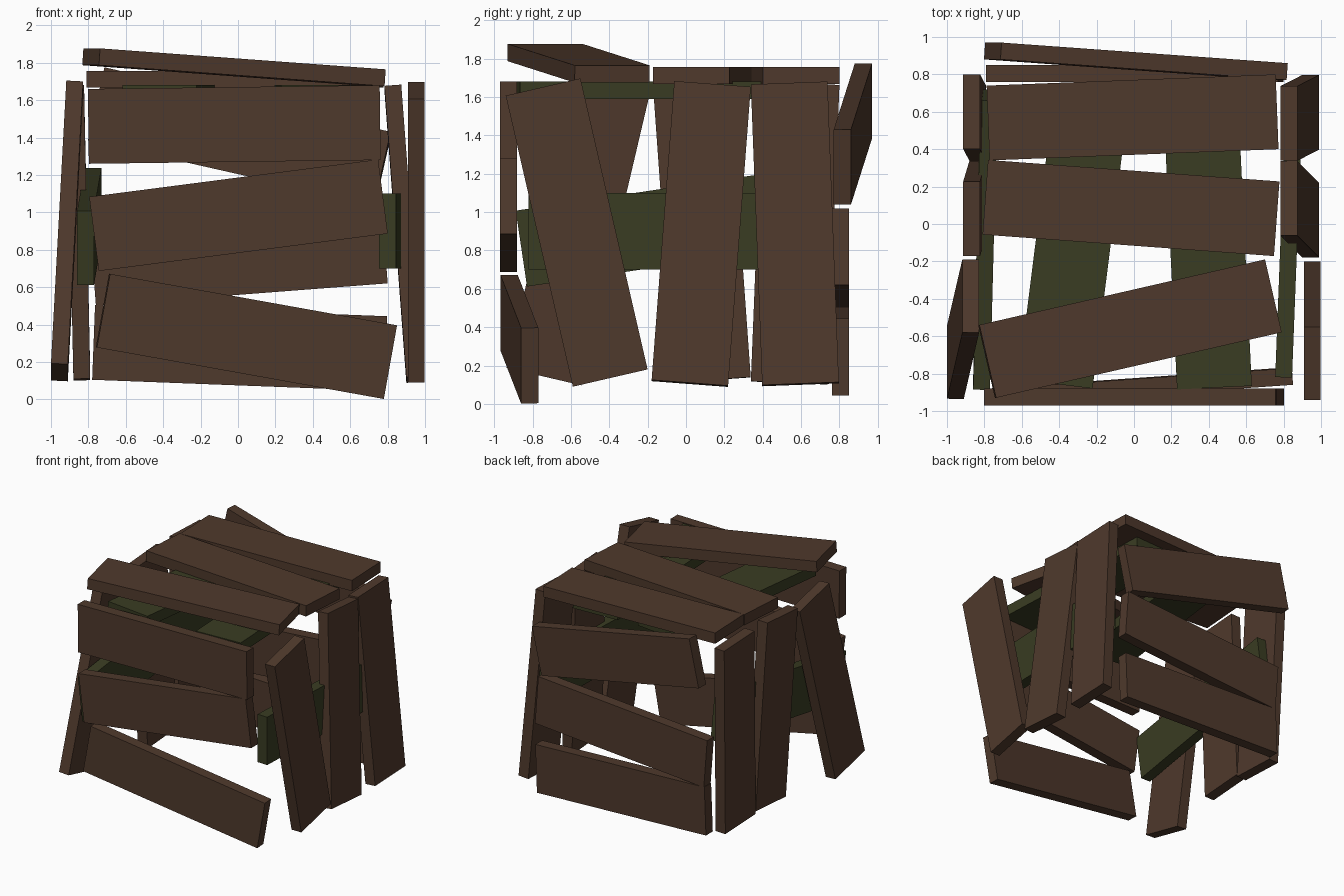
import bpy
import bmesh
from mathutils import Vector, Matrix

if "Cube" in bpy.data.objects:
    bpy.data.objects.remove(bpy.data.objects["Cube"])


def material(name, rgb):
    m = bpy.data.materials.new(name)
    m.diffuse_color = (*rgb, 1)
    m.use_nodes = True
    m.node_tree.nodes["Principled BSDF"].inputs["Base Color"].default_value = m.diffuse_color
    return m


BROWN = material("dark_brown_wood", (0.078, 0.041, 0.025))
GREEN = material("olive_wood", (0.041, 0.045, 0.016))
AXIS = {"x": Vector((1, 0, 0)), "y": Vector((0, 1, 0)), "z": Vector((0, 0, 1))}


def plank(name, a, b, facing, mat=BROWN, width=0.4, thick=0.09):
    """Board from end centre a to end centre b, its broad side facing an axis."""
    a, b = Vector(a), Vector(b)
    u = (b - a).normalized()
    n = AXIS[facing]
    n = (n - u * n.dot(u)).normalized()
    w = n.cross(u)
    rot = Matrix((u, w, n)).transposed().to_4x4()
    bm = bmesh.new()
    bmesh.ops.create_cube(bm, size=1)
    bmesh.ops.scale(bm, vec=((b - a).length, width, thick), verts=bm.verts)
    me = bpy.data.meshes.new(name)
    bm.to_mesh(me)
    bm.free()
    me.materials.append(mat)
    ob = bpy.data.objects.new(name, me)
    ob.matrix_world = Matrix.Translation((a + b) / 2) @ rot
    bpy.context.collection.objects.link(ob)


# Outer boards: each wall and the lid has three crooked planks
walls = {
    ("front_plank", "y"): [
        ((-0.80, -0.925, 1.46), (0.76, -0.925, 1.48)),
        ((-0.77, -0.925, 0.885), (0.775, -0.925, 1.085)),
        ((-0.722, -0.922, 0.475), (0.812, -0.815, 0.20)),
    ],
    ("back_plank", "y"): [
        ((-0.755, 0.925, 1.58), (0.775, 0.815, 1.235)),
        ((-0.775, 0.805, 0.70), (0.785, 0.805, 0.82)),
        ((-0.772, 0.805, 0.305), (0.79, 0.805, 0.245)),
    ],
    ("right_plank", "x"): [
        ((0.953, -0.395, 0.135), (0.953, -0.745, 1.652)),
        ((0.945, 0.02, 0.107), (0.828, 0.138, 1.665)),
        ((0.945, 0.597, 0.103), (0.828, 0.538, 1.67)),
    ],
    ("left_plank", "x"): [
        ((-0.955, -0.74, 0.145), (-0.873, -0.385, 1.657)),
        ((-0.835, 0.138, 0.125), (-0.868, 0.028, 1.665)),
        ((-0.835, 0.538, 0.11), (-0.868, 0.60, 1.67)),
    ],
    ("top_plank", "z"): [
        ((-0.78, 0.54, 1.712), (0.765, 0.60, 1.712)),
        ((-0.795, 0.143, 1.712), (0.763, 0.028, 1.712)),
        ((-0.785, -0.735, 1.832), (0.742, -0.385, 1.72)),
    ],
}
for (name, facing), boards in walls.items():
    for i, (a, b) in enumerate(boards, 1):
        plank(f"{name}_{i}", a, b, facing)

# Olive inner braces running front to back
plank("left_brace", (-0.815, -0.857, 0.81), (-0.775, 0.69, 1.04), "x", GREEN)
plank("right_brace", (0.80, -0.82, 0.90), (0.86, 0.74, 0.90), "x", GREEN)
plank("top_brace_left", (-0.42, -0.855, 1.635), (-0.225, 0.695, 1.635), "z", GREEN)
plank("top_brace_right", (0.43, -0.875, 1.635), (0.355, 0.69, 1.635), "z", GREEN)
